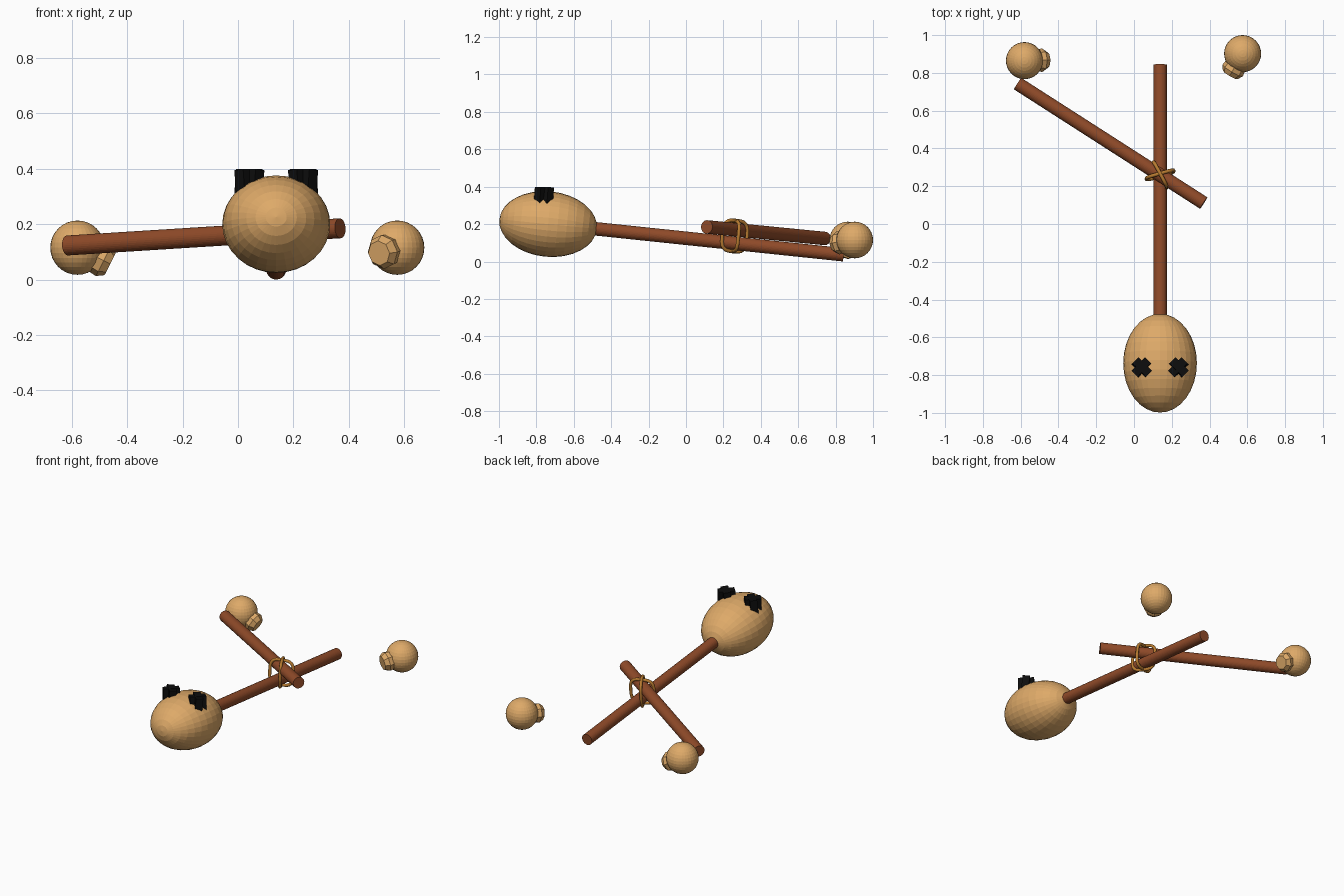
import bpy, math
from mathutils import Vector

if "Cube" in bpy.data.objects:
    bpy.data.objects.remove(bpy.data.objects["Cube"])


def material(name, color):
    m = bpy.data.materials.new(name)
    m.diffuse_color = (*color, 1)
    m.use_nodes = True
    m.node_tree.nodes["Principled BSDF"].inputs["Base Color"].default_value = m.diffuse_color
    return m


TAN = material("tan", (0.73, 0.40, 0.14))
WOOD = material("wood", (0.28, 0.07, 0.022))
ROPE = material("rope", (0.48, 0.20, 0.03))
BLACK = material("black", (0.004, 0.004, 0.004))


def finish(name, mat, smooth=False):
    ob = bpy.context.object
    ob.name = name
    ob.data.materials.append(mat)
    if smooth:
        bpy.ops.object.shade_smooth_by_angle()
    return ob


def cone(name, a, b, r1, r2, sides, mat):
    a, b = Vector(a), Vector(b)
    d = b - a
    bpy.ops.mesh.primitive_cone_add(
        vertices=sides, radius1=r1, radius2=r2, depth=d.length,
        location=(a + b) / 2, rotation=d.to_track_quat('Z', 'Y').to_euler())
    return finish(name, mat)


# Two crossed sticks
cone("long_stick", (0.138, -0.60, 0.187), (0.138, 0.843, 0.036), 0.036, 0.036, 32, WOOD)
cone("cross_stick", (-0.616, 0.743, 0.123), (0.369, 0.111, 0.185), 0.036, 0.036, 32, WOOD)

# Egg-shaped head lying along the long stick
TILT = -math.atan(0.1)
bpy.ops.mesh.primitive_uv_sphere_add(
    segments=32, ring_count=16, radius=1, location=(0.138, -0.737, 0.2),
    rotation=(math.pi / 2 + TILT, 0, 0))
head = finish("head", TAN)
head.scale = (0.195, 0.175, 0.262)

# Crossed-out eyes
for side in (-1, 1):
    for turn in (-1, 1):
        bpy.ops.mesh.primitive_cube_add(size=1, location=(0.138 + side * 0.097, -0.76, 0.352))
        bar = finish("eye_bar", BLACK)
        bar.scale = (0.1, 0.045, 0.09)
        bar.rotation_euler = (TILT, 0, turn * math.pi / 4)


# Rope loops lashing the sticks together
def loop(name, angle, wide, high, r=0.010):
    cu = bpy.data.curves.new(name, 'CURVE')
    cu.dimensions = '3D'
    cu.bevel_depth = r
    cu.bevel_resolution = 2
    sp = cu.splines.new('POLY')
    n = 24
    sp.points.add(n - 1)
    for i, p in enumerate(sp.points):
        t = 2 * math.pi * i / n
        c, s = math.cos(t), math.sin(t)
        u = wide * math.copysign(abs(c) ** 0.6, c)
        v = high * math.copysign(abs(s) ** 0.6, s)
        p.co = (u * math.cos(angle), u * math.sin(angle), v, 1)
    sp.use_cyclic_u = True
    ob = bpy.data.objects.new(name, cu)
    bpy.context.collection.objects.link(ob)
    ob.location = (0.138, 0.26, 0.136)
    ob.rotation_euler = (TILT, 0, 0)
    cu.materials.append(ROPE)


loop("rope_loop_a", math.radians(16), 0.075, 0.080)
loop("rope_loop_b", math.radians(-62), 0.075, 0.083)

# Loose hands: a ball with a faceted stub pointing inwards
for name, center, aim in (
        ("left", (-0.58, 0.865, 0.115), (0.9, 0.02, -0.45)),
        ("right", (0.575, 0.902, 0.115), (-0.5, -0.85, -0.15))):
    c, d = Vector(center), Vector(aim).normalized()
    bpy.ops.mesh.primitive_uv_sphere_add(segments=32, ring_count=16, radius=0.098, location=c)
    finish(name + "_hand", TAN)
    cone(name + "_stub", c + d * 0.06, c + d * 0.105, 0.056, 0.062, 8, TAN)
    cone(name + "_stub_tip", c + d * 0.105, c + d * 0.132, 0.062, 0.045, 8, TAN)
